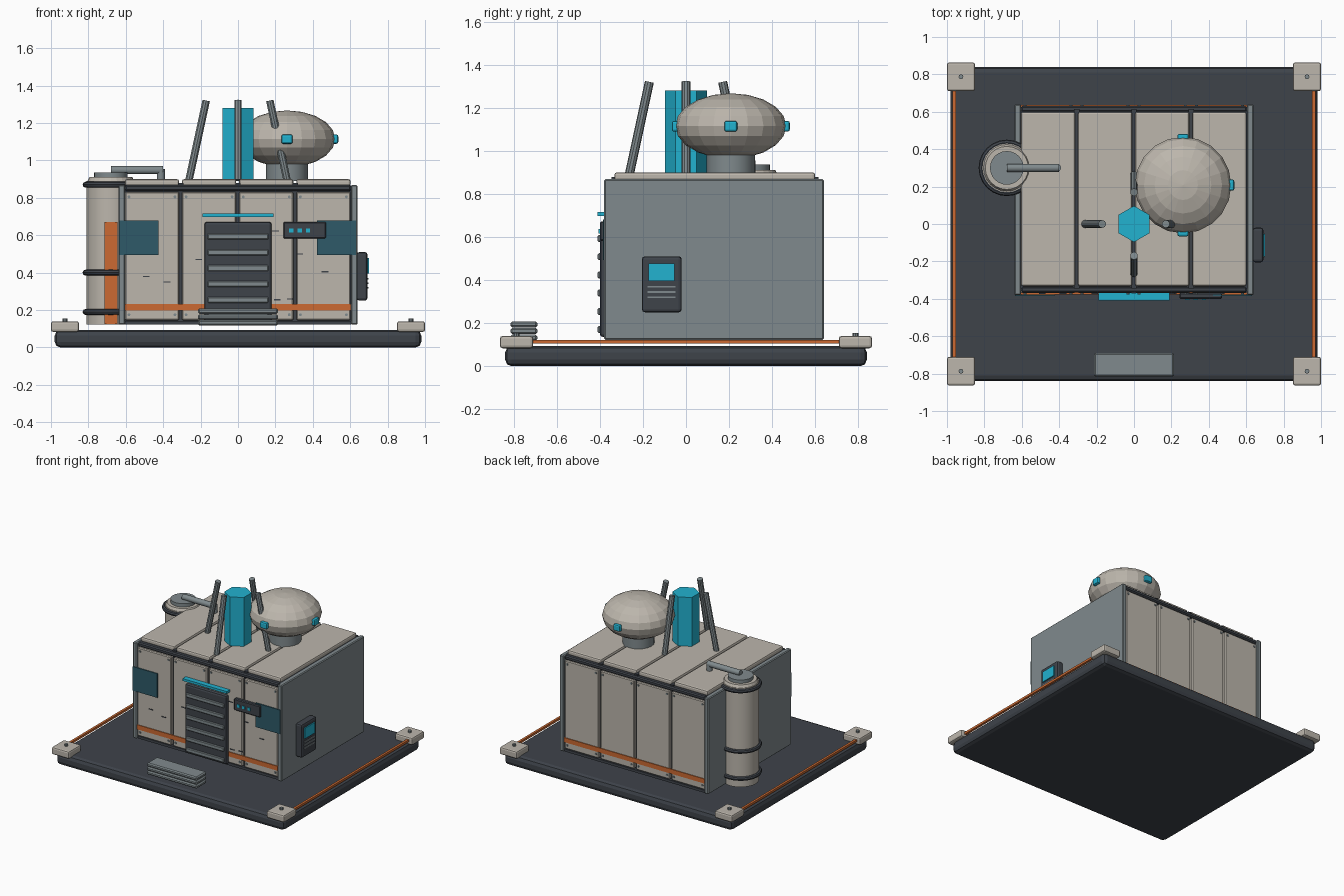
import bpy, bmesh, math
from mathutils import Vector

if "Cube" in bpy.data.objects:
    bpy.data.objects.remove(bpy.data.objects["Cube"])


def mat(name, r, g, b):
    m = bpy.data.materials.new(name)
    lin = [((c / 255 + 0.055) / 1.055) ** 2.4 for c in (r, g, b)]
    m.diffuse_color = (*lin, 1)
    m.use_nodes = True
    m.node_tree.nodes["Principled BSDF"].inputs["Base Color"].default_value = m.diffuse_color
    return m


BEIGE = mat("warm_beige", 188, 182, 172)
GREY = mat("steel_grey", 128, 138, 141)
DARK = mat("charcoal", 62, 67, 74)
CYAN = mat("bright_cyan", 34, 178, 208)
ORANGE = mat("burnt_orange", 204, 106, 50)
TEAL = mat("dark_teal", 46, 90, 104)


def finish(name, bm, material, smooth=False):
    me = bpy.data.meshes.new(name)
    bm.to_mesh(me)
    bm.free()
    me.materials.append(material)
    ob = bpy.data.objects.new(name, me)
    bpy.context.collection.objects.link(ob)
    if smooth:
        for o in bpy.context.selected_objects:
            o.select_set(False)
        ob.select_set(True)
        bpy.context.view_layer.objects.active = ob
        bpy.ops.object.shade_smooth_by_angle(angle=math.radians(35))
    return ob


def box(name, x, y, z, material, bevel=0, segs=2):
    """Box from (min, max) ranges on each axis."""
    bm = bmesh.new()
    bmesh.ops.create_cube(bm, size=1)
    for v in bm.verts:
        v.co = [(r[0] + r[1]) / 2 + c * (r[1] - r[0]) for r, c in zip((x, y, z), v.co)]
    if bevel:
        bmesh.ops.bevel(bm, geom=bm.edges[:], offset=bevel, segments=segs,
                        profile=0.5, affect='EDGES')
    return finish(name, bm, material)


def rod(name, a, b, r, material, sides=12, r2=None, smooth=False):
    """Cylinder or cone between two points."""
    a, b = Vector(a), Vector(b)
    bm = bmesh.new()
    bmesh.ops.create_cone(bm, cap_ends=True, segments=sides, radius1=r,
                          radius2=r if r2 is None else r2, depth=(b - a).length)
    rot = Vector((0, 0, 1)).rotation_difference(b - a).to_matrix()
    for v in bm.verts:
        v.co = rot @ v.co + (a + b) / 2
    return finish(name, bm, material, smooth)


def ring(name, c, major, minor, material, n=24, k=8):
    bm = bmesh.new()
    vs = [[bm.verts.new((c[0] + (major + minor * math.cos(q)) * math.cos(p),
                         c[1] + (major + minor * math.cos(q)) * math.sin(p),
                         c[2] + minor * math.sin(q)))
           for q in (2 * math.pi * j / k for j in range(k))]
          for p in (2 * math.pi * i / n for i in range(n))]
    for i in range(n):
        for j in range(k):
            i2, j2 = (i + 1) % n, (j + 1) % k
            bm.faces.new((vs[i][j], vs[i2][j], vs[i2][j2], vs[i][j2]))
    return finish(name, bm, material, True)


# Base slab, corner pads with bolts, side rails
box("base_slab", (-.98, .98), (-.84, .84), (0, .093), DARK, .03)
for sx in (-1, 1):
    for sy in (-1, 1):
        cx, cy = sx * .925, sy * .787
        box("corner_pad", (cx - .075, cx + .075), (cy - .077, cy + .077), (.083, .14), BEIGE, .012)
        rod("pad_bolt", (cx, cy, .135), (cx, cy, .155), .013, GREY, 8)
    box("side_rail", (sx * .962 - .009, sx * .962 + .009), (-.72, .72), (.105, .122), ORANGE)

# Shelter core and side plates
box("shelter_core", (-.615, .615), (-.345, .605), (.125, .865), DARK)
for sx in (-1, 1):
    box("side_plate", (sx * .622 - .018, sx * .622 + .018), (-.38, .64), (.122, .868), GREY, .006, 1)

# Wall and roof panels, four bays
for i in range(4):
    x0, x1 = -.605 + .3055 * i, -.605 + .3055 * i + .29
    box("roof_panel", (x0, x1), (-.333, .6), (.862, .9), BEIGE, .012)
    for name, y0, y1, out in (("front_panel", -.37, -.34, -.372), ("back_panel", .6, .63, .632)):
        box(name, (x0, x1), (y0, y1), (.145, .832), BEIGE, .006, 1)
        for bx in (x0 + .022, x1 - .022):
            for bz in (.175, .805):
                rod("panel_bolt", (bx, (y0 + y1) / 2, bz),
                    (bx, out + math.copysign(.004, out), bz), .008, GREY, 8)
for i in (1, 2, 3):
    x = -.613 + .3065 * i
    box("roof_seam", (x - .014, x + .014), (-.345, .615), (.85, .878), DARK)

# Horizontal dark trims and orange stripes on front and back
for tag, y0, y1, s0, s1 in (("front", -.365, -.335, -.376, -.366), ("back", .6, .63, .626, .636)):
    box(tag + "_top_trim", (-.605, .605), (y0, y1), (.836, .868), DARK, .008, 1)
    box(tag + "_bottom_trim", (-.605, .605), (y0, y1), (.122, .142), DARK)
    box(tag + "_stripe", (-.605, .605), (s0, s1), (.197, .232), ORANGE)

# Shutter door with slats and light strip
box("door", (-.18, .18), (-.4, -.36), (.135, .672), DARK, .015)
for i in range(6):
    z = .593 - .0847 * i
    box("door_slat", (-.163, .163), (-.41, -.39), (z - .016, z + .016), GREY, .005, 1)
box("door_light", (-.19, .19), (-.41, -.37), (.697, .715), CYAN)

# Corner windows, control strip and small scuffs on the front
for x in ((-.635, -.425), (.422, .632)):
    box("front_window", x, (-.386, -.378), (.493, .68), TEAL)
box("control_strip", (.243, .47), (-.4, -.368), (.582, .672), DARK, .006, 1)
for i in range(3):
    x = .285 + .045 * i
    box("control_light", (x - .011, x + .011), (-.406, -.398), (.615, .637), CYAN)
for x, z in ((-.49, .38), (-.38, .35), (-.21, .47), (.2, .622), (.33, .5), (.465, .405), (.21, .255), (.28, .26)):
    box("scuff", (x - .018, x + .018), (-.374, -.366), (z - .003, z + .003), DARK)

# Wall console on the right side
box("console", (.635, .692), (-.205, -.02), (.25, .51), DARK, .014)
box("console_screen", (.685, .7), (-.175, -.053), (.395, .477), CYAN)
for z in (.32, .344, .368):
    box("console_slot", (.688, .697), (-.178, -.048), (z - .004, z + .004), GREY)

# Entry steps
for i in range(3):
    z = .118 + .031 * i
    box("entry_step", (-.215, .215), (-.815, -.69), (z, z + .028), GREY, .008, 1)

# Side tank with bands, cap, pipe and painted stripe
tx, ty = -.68, .3
rod("tank_body", (tx, ty, .122), (tx, ty, .89), .13, BEIGE, 24, smooth=True)
rod("tank_shoulder", (tx, ty, .88), (tx, ty, .91), .13, BEIGE, 24, .115)
rod("tank_cap", (tx, ty, .9), (tx, ty, .936), .09, GREY, 24, smooth=True)
for z in (.19, .4, .87):
    ring("tank_band", (tx, ty, z), .135, .016, DARK)
box("tank_stripe", (tx - .035, tx + .035), (ty - .135, ty - .126), (.125, .672), ORANGE)
rod("tank_pipe", (tx, ty, .948), (-.4, ty, .948), .022, GREY, 12, smooth=True)
rod("pipe_drop", (-.412, ty, .885), (-.412, ty, .955), .022, GREY, 12, smooth=True)

# Roof dome on its neck, with three sensors
dx, dy, dz = .262, .208, 1.115
bm = bmesh.new()
bmesh.ops.create_uvsphere(bm, u_segments=20, v_segments=10, radius=1)
for v in bm.verts:
    v.co = (dx + v.co.x * .258, dy + v.co.y * .258, dz + v.co.z * .152)
finish("dome", bm, BEIGE)
rod("dome_neck", (dx, dy, .89), (dx, dy, 1.0), .112, GREY, 20, smooth=True)
for ux, uy in ((1, 0), (0, 1), (0, -1)):
    cx, cy = dx + ux * .258, dy + uy * .258
    hx, hy = (.016, .03) if ux else (.03, .016)
    box("dome_sensor", (cx - hx, cx + hx), (cy - hy, cy + hy), (dz - .026, dz + .024), CYAN, .01)

# Hexagonal power core with four leaning struts
core = rod("power_core", (0, 0, .9), (0, 0, 1.28), .097, CYAN, 6)
if abs(max(v.co.x for v in core.data.vertices) - .097) < .001:
    for v in core.data.vertices:
        v.co.x, v.co.y = -v.co.y, v.co.x
for ux, uy in ((1, 0), (-1, 0), (0, 1), (0, -1)):
    rod("core_strut", (ux * .262, uy * .262, .895), (ux * .17, uy * .17, 1.32), .021, GREY, 10, smooth=True)
